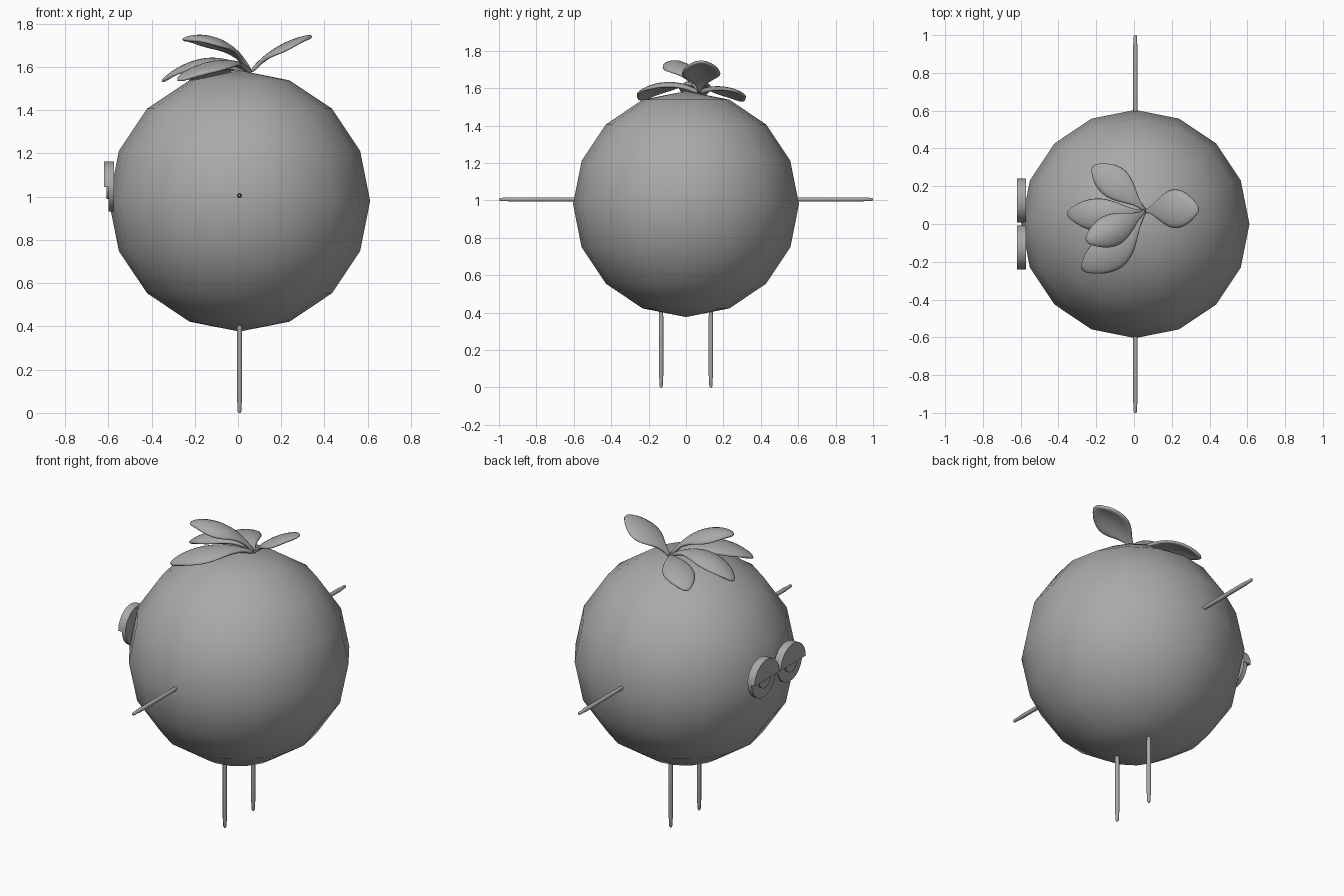
import bpy, bmesh, math
from mathutils import Vector, Matrix

if "Cube" in bpy.data.objects:
    bpy.data.objects.remove(bpy.data.objects["Cube"])

grey = bpy.data.materials.new("plain_grey")
grey.diffuse_color = (0.4, 0.4, 0.4, 1)
grey.use_nodes = True
grey.node_tree.nodes["Principled BSDF"].inputs["Base Color"].default_value = grey.diffuse_color


def make(name, bm, angle=40):
    bmesh.ops.recalc_face_normals(bm, faces=bm.faces[:])
    me = bpy.data.meshes.new(name)
    bm.to_mesh(me)
    bm.free()
    me.materials.append(grey)
    ob = bpy.data.objects.new(name, me)
    bpy.context.collection.objects.link(ob)
    bpy.ops.object.select_all(action='DESELECT')
    bpy.context.view_layer.objects.active = ob
    ob.select_set(True)
    bpy.ops.object.shade_smooth_by_angle(angle=math.radians(angle))
    return ob


# Round body
bm = bmesh.new()
bmesh.ops.create_uvsphere(bm, u_segments=16, v_segments=8, radius=0.604,
                          matrix=Matrix.Translation((0.007, 0, 0.98)))
make("body", bm, 60)


# Thin limbs: a lathed rod with a narrowed, rounded tip
def limb(name, start, direction, length):
    prof = [(0, 0.010), (0.04, 0.012), (length - 0.06, 0.012),
            (length - 0.045, 0.010), (length - 0.008, 0.009), (length, 0.005)]
    rot = Vector(direction).to_track_quat('Z', 'Y')
    bm = bmesh.new()
    rings = []
    for h, r in prof:
        rings.append([bm.verts.new(Vector(start) + rot @ Vector(
            (r * math.cos(a * math.tau / 10), r * math.sin(a * math.tau / 10), h)))
            for a in range(10)])
    for lo, hi in zip(rings, rings[1:]):
        for i in range(10):
            bm.faces.new((lo[i], lo[(i + 1) % 10], hi[(i + 1) % 10], hi[i]))
    bm.faces.new(rings[0])
    bm.faces.new(rings[-1])
    make(name, bm)


# Eye plates: discs or half discs facing -x
def plate(name, y, z, r, x0, x1, a0, a1, n=24):
    full = a1 - a0 > 359
    bm = bmesh.new()
    pts = [math.radians(a0 + (a1 - a0) * i / n) for i in range(n if full else n + 1)]
    f = bm.faces.new([bm.verts.new((x0, y + r * math.cos(a), z + r * math.sin(a))) for a in pts])
    ext = bmesh.ops.extrude_face_region(bm, geom=[f], use_keep_orig=True)
    bmesh.ops.translate(bm, vec=(x1 - x0, 0, 0),
                        verts=[v for v in ext["geom"] if isinstance(v, bmesh.types.BMVert)])
    make(name, bm)


for side, s in (("left", 1), ("right", -1)):
    limb(side + "_arm", (0.007, s * 0.58, 1.005), (0, s, 0), 0.42)
    limb(side + "_leg", (0.007, s * 0.133, 0.42), (0, 0, -1), 0.42)
    y = s * 0.124
    plate(side + "_eye", y, 1.045, 0.114, -0.573, -0.598, 0, 360)
    plate(side + "_pupil", y, 1.045, 0.055, -0.59, -0.608, 180, 360)
    plate(side + "_eyelid", y, 1.045, 0.117, -0.573, -0.62, 0, 180)


# Leaves: a cupped blade swept along a bent spine
WIDTH = [0.10, 0.14, 0.45, 0.75, 0.95, 1.0, 0.88, 0.62, 0.12]


def leaf(name, mid, tip, half, cup):
    base, mid, tip = Vector((0.06, 0.07, 1.575)), Vector(mid), Vector(tip)
    ctrl = 2 * mid - (base + tip) / 2
    flat = tip - base
    across = Vector((-flat.y, flat.x, 0)).normalized()
    bm = bmesh.new()
    rows = []
    for i, w in enumerate(WIDTH):
        t = i / (len(WIDTH) - 1)
        p = base * (1 - t) ** 2 + ctrl * 2 * t * (1 - t) + tip * t * t
        rows.append([bm.verts.new(p + across * half * w * k
                                  - Vector((0, 0, cup * w * w * k * k)))
                     for k in (-1, -0.5, 0, 0.5, 1)])
    for a, b in zip(rows, rows[1:]):
        for j in range(4):
            bm.faces.new((a[j], a[j + 1], b[j + 1], b[j]))
    ob = make(name, bm, 60)
    sol = ob.modifiers.new("thickness", 'SOLIDIFY')
    sol.thickness = 0.02
    sol.offset = 0
    sub = ob.modifiers.new("rounding", 'SUBSURF')
    sub.levels = sub.render_levels = 1


leaf("right_leaf", (0.19, 0.08, 1.69), (0.345, 0.08, 1.742), 0.108, 0.03)
leaf("back_leaf", (-0.08, 0.20, 1.60), (-0.22, 0.305, 1.53), 0.09, 0.02)
leaf("left_leaf", (-0.15, 0.05, 1.635), (-0.355, 0.055, 1.53), 0.09, 0.03)
leaf("top_leaf", (-0.09, -0.02, 1.725), (-0.255, -0.09, 1.725), 0.09, 0.045)
leaf("front_leaf", (-0.09, -0.12, 1.625), (-0.275, -0.245, 1.535), 0.105, 0.03)
